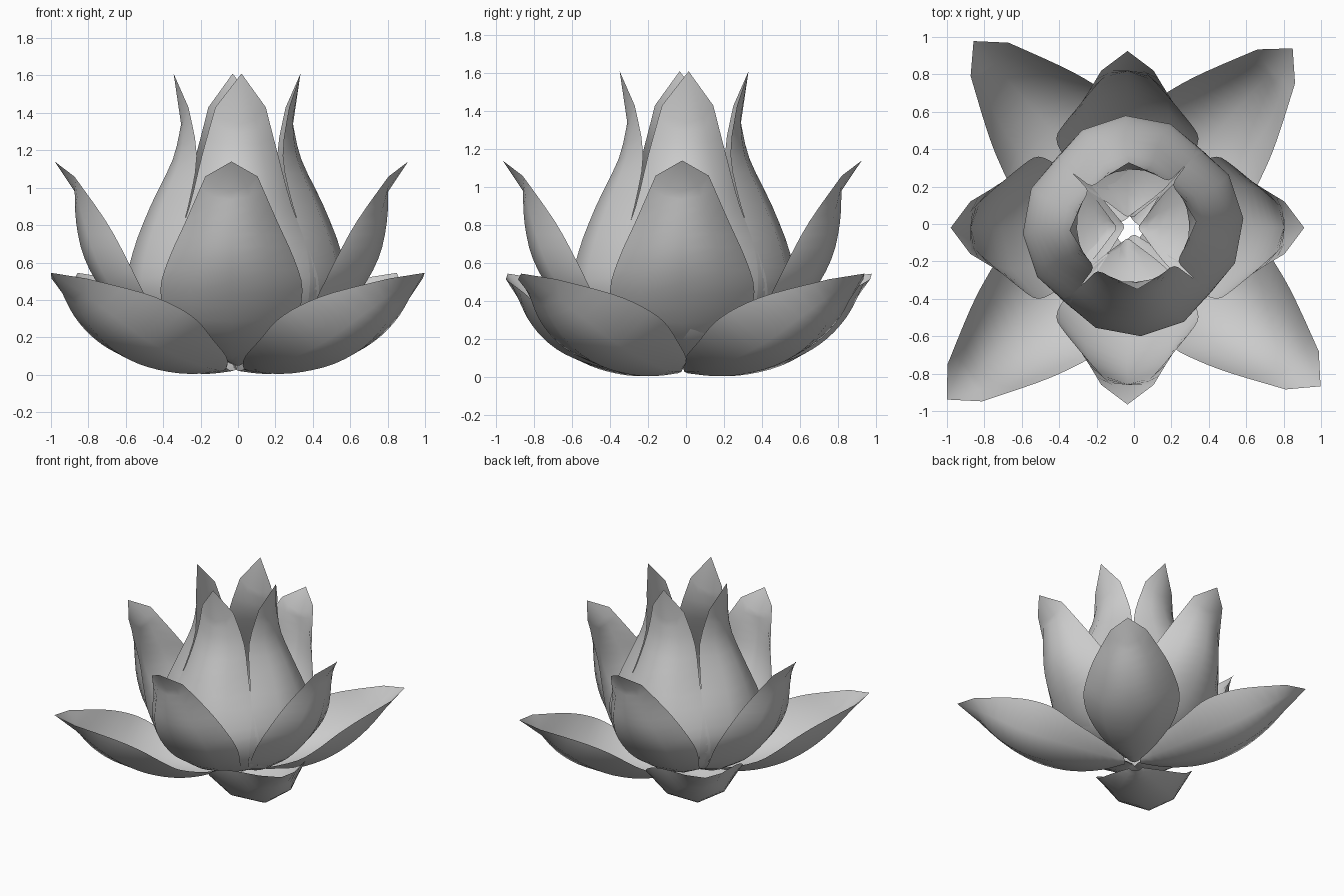
import bpy, bmesh, math
from mathutils import Vector

if "Cube" in bpy.data.objects:
    bpy.data.objects.remove(bpy.data.objects["Cube"])

# Rows along a petal: centre radius, centre z, edge radius, edge z, half width
OUTER = [(.06, .02, .07, .05, .05), (.25, .005, .22, .1, .2), (.45, .015, .43, .19, .32),
         (.68, .06, .58, .29, .36), (.88, .145, .72, .37, .33), (1.04, .27, .90, .44, .265),
         (1.15, .41, 1.185, .515, .135)]
MIDDLE = [(.06, .07, .07, .08, .02), (.25, .1, .21, .15, .2), (.48, .22, .37, .26, .33),
          (.675, .43, .475, .45, .38), (.785, .62, .56, .62, .335), (.83, .81, .67, .82, .245),
          (.838, .98, .84, 1.06, .14)]
INNER = [(.05, .05, .05, .05, .01), (.25, .1, .2, .15, .22), (.45, .22, .32, .26, .37),
         (.585, .44, .36, .46, .415), (.56, .65, .35, .66, .365), (.465, .9, .28, .9, .275),
         (.345, 1.15, .23, 1.17, .205), (.30, 1.34, .27, 1.43, .135)]


def smooth_rows(rows, sub=3):
    pts = [Vector(r) for r in rows]
    out = []
    for i in range(len(pts) - 1):
        a, b = pts[max(i - 1, 0)], pts[i]
        c, d = pts[i + 1], pts[min(i + 2, len(pts) - 1)]
        for k in range(sub):
            t = k / sub
            out.append(.5 * (2 * b + (c - a) * t + (2 * a - 5 * b + 4 * c - d) * t * t
                             + (3 * b - a - 3 * c + d) * t ** 3))
    return out + [pts[-1]]


def petal(name, rows, tip, degrees, offset=(0, 0), n=4):
    bm = bmesh.new()
    ca, sa = math.cos(math.radians(degrees)), math.sin(math.radians(degrees))

    def vert(r, s, z):
        return bm.verts.new((r * ca - s * sa + offset[0], r * sa + s * ca + offset[1], z))

    # Cupped cross-sections
    grid = []
    full = math.radians(62)
    for rc, zc, re, ze, hw in smooth_rows(rows):
        row = []
        for j in range(n + 1):
            th = (2 * j / n - 1) * full
            w = (1 - math.cos(th)) / (1 - math.cos(full))
            row.append(vert(rc + (re - rc) * w, hw * math.sin(th) / math.sin(full), zc + (ze - zc) * w))
        grid.append(row)
    for a, b in zip(grid, grid[1:]):
        for j in range(n):
            bm.faces.new((a[j], a[j + 1], b[j + 1], b[j]))
    # Pointed tip
    top = vert(tip[0], 0, tip[1])
    for j in range(n):
        bm.faces.new((grid[-1][j], grid[-1][j + 1], top))
    for f in bm.faces:
        f.normal_flip()
        f.smooth = True
    me = bpy.data.meshes.new(name)
    bm.to_mesh(me)
    bm.free()
    bpy.context.collection.objects.link(bpy.data.objects.new(name, me))


# Three rings of four petals; the outer ones are slightly irregular (turn, shift)
outer_pose = [(2.8, (-.035, -.035)), (-3.7, (.01, -.01)), (-1.9, (-.04, -.04)), (4, (.005, -.005))]
for i in range(4):
    turn, shift = outer_pose[i]
    petal(f"outer_petal_{i + 1}", OUTER, (1.315, .545), 45 + 90 * i + turn, shift)
    petal(f"middle_petal_{i + 1}", MIDDLE, (.945, 1.14), 90 * i, (-.035, -.02))
    petal(f"inner_petal_{i + 1}", INNER, (.34, 1.61), 90 * i + 4, (-.005, -.01))
